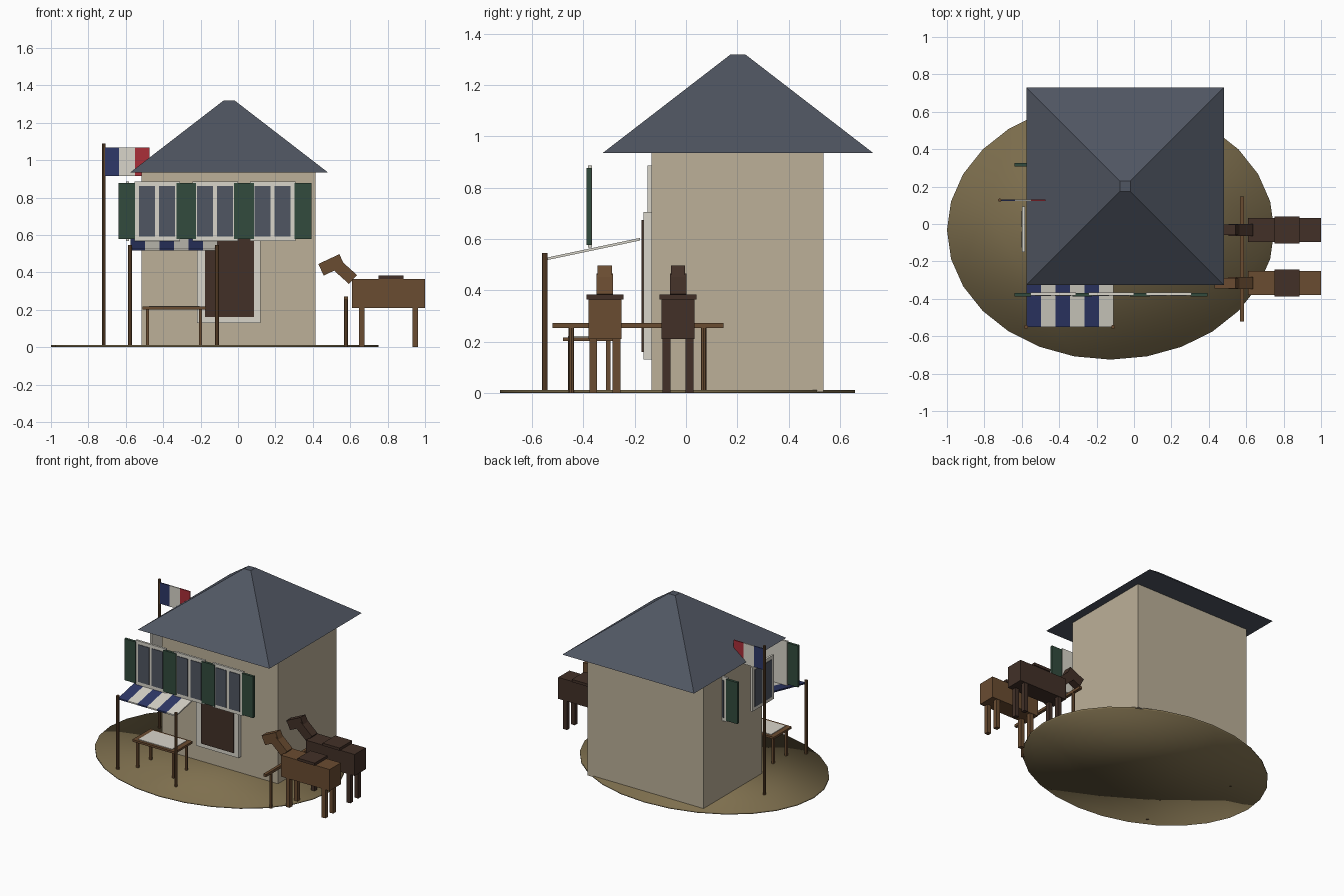
import bpy, bmesh, math
from mathutils import Matrix, Vector

if "Cube" in bpy.data.objects:
    bpy.data.objects.remove(bpy.data.objects["Cube"])


def material(name, rgb):
    m = bpy.data.materials.new(name)
    lin = [((c / 255 + 0.055) / 1.055) ** 2.4 for c in rgb]
    m.diffuse_color = (*lin, 1)
    m.use_nodes = True
    m.node_tree.nodes["Principled BSDF"].inputs["Base Color"].default_value = m.diffuse_color
    return m


EARTH = material("earth", (126, 111, 78))
PLASTER = material("plaster", (188, 176, 153))
SLATE = material("slate", (80, 86, 98))
WOOD = material("wood", (106, 76, 49))
DARK = material("dark_wood", (66, 48, 39))
WHITE = material("off_white", (216, 213, 202))
GREEN = material("green", (50, 75, 61))
BLUE = material("blue", (46, 56, 104))
RED = material("red", (170, 46, 56))


def finish(name, bm, mats):
    bmesh.ops.recalc_face_normals(bm, faces=bm.faces)
    me = bpy.data.meshes.new(name)
    bm.to_mesh(me)
    bm.free()
    for m in mats:
        me.materials.append(m)
    ob = bpy.data.objects.new(name, me)
    bpy.context.collection.objects.link(ob)
    return ob


def box(name, x, y, z, mat, frame=Matrix()):
    """Box from (low, high) pairs, placed in an optional local frame."""
    bm = bmesh.new()
    size = Matrix.Diagonal((x[1] - x[0], y[1] - y[0], z[1] - z[0], 1))
    mid = Matrix.Translation([sum(p) / 2 for p in (x, y, z)])
    bmesh.ops.create_cube(bm, size=1, matrix=frame @ mid @ size)
    return finish(name, bm, [mat])


def post(name, x, y, top, half, mat, bottom=0):
    return box(name, (x - half, x + half), (y - half, y + half), (bottom, top), mat)


def cylinder(name, x, y, bottom, top, r, mat, sides=8):
    bm = bmesh.new()
    bmesh.ops.create_cone(bm, cap_ends=True, segments=sides, radius1=r, radius2=r, depth=top - bottom,
                          matrix=Matrix.Translation((x, y, (bottom + top) / 2)))
    return finish(name, bm, [mat])


# Oval ground with soft shading
bm = bmesh.new()
bmesh.ops.create_cone(bm, cap_ends=True, segments=28, radius1=1, radius2=1, depth=1,
                      matrix=Matrix.Translation((-0.125, -0.033, 0.006)) @ Matrix.Diagonal((0.875, 0.692, 0.012, 1))
                      @ Matrix.Rotation(math.pi / 2, 4, 'Z'))
for f in bm.faces:
    f.smooth = True
finish("ground", bm, [EARTH])

# House walls and hipped roof
box("house_walls", (-0.515, 0.415), (-0.135, 0.535), (0.004, 0.94), PLASTER)
bm = bmesh.new()
bmesh.ops.create_cone(bm, cap_ends=True, segments=4, radius1=0.5275 * math.sqrt(2), radius2=0.028 * math.sqrt(2),
                      depth=0.385, matrix=Matrix.Translation((-0.0475, 0.2025, 1.1275))
                      @ Matrix.Rotation(math.pi / 4, 4, 'Z'))
finish("roof", bm, [SLATE])

# Door
box("door_frame", (-0.22, 0.12), (-0.165, -0.135), (0.13, 0.705), WHITE)
box("door", (-0.176, 0.085), (-0.173, -0.164), (0.16, 0.675), DARK)


# Windows: frame, two panes, optional open shutters; local front is -y
def window(name, pos, turn, shutters=True):
    fr = Matrix.Translation(pos) @ Matrix.Rotation(turn, 4, 'Z')
    box(name + "_frame", (-0.122, 0.122), (-0.006, 0.009), (-0.16, 0.16), WHITE, fr)
    for s, side in ((-1, "left"), (1, "right")):
        box(f"{name}_{side}_pane", sorted((s * 0.011, s * 0.097)), (-0.01, -0.005),
            (-0.135, 0.135), SLATE, fr)
        if shutters:
            box(f"{name}_{side}_shutter", sorted((s * 0.117, s * 0.207)), (-0.012, 0.007),
                (-0.15, 0.15), GREEN, fr)


for i, x in enumerate((-0.4325, -0.1225, 0.185)):
    window(f"front_window_{i + 1}", (x, -0.375, 0.727), 0)
window("inner_window", (-0.4325, 0.315, 0.727), math.pi)
window("side_window", (-0.592, -0.028, 0.727), -math.pi / 2, False)

# Striped sloping awning: one strip per stripe, alternating colours
bm = bmesh.new()
x0, step = -0.575, 0.0775
for i in range(6):
    a, b = x0 + i * step, x0 + (i + 1) * step
    low = [bm.verts.new(p) for p in ((a, -0.55, 0.516), (b, -0.55, 0.516), (b, -0.18, 0.594), (a, -0.18, 0.594))]
    up = [bm.verts.new(v.co + Vector((0, 0, 0.01))) for v in low]
    faces = [low, up] + [[low[k], low[(k + 1) % 4], up[(k + 1) % 4], up[k]] for k in range(4)]
    for f in faces:
        bm.faces.new(f).material_index = i % 2
finish("awning", bm, [BLUE, WHITE])
for x, side in ((-0.577, "left"), (-0.112, "right")):
    cylinder(f"awning_post_{side}", x, -0.55, 0, 0.545, 0.011, WOOD)

# Table with cloth
box("table_top", (-0.51, -0.17), (-0.48, -0.275), (0.202, 0.217), WOOD)
box("table_cloth", (-0.475, -0.205), (-0.46, -0.295), (0.217, 0.221), WHITE)
for x in (-0.485, -0.2):
    for y in (-0.452, -0.303):
        post("table_leg", x, y, 0.203, 0.008, WOOD)

# Flagpole and three-colour flag
cylinder("flagpole", -0.718, 0.128, 0, 1.09, 0.009, WOOD)
for name, a, b, m in (("flag_hoist", -0.711, -0.636, BLUE), ("flag_middle", -0.636, -0.551, WHITE),
                      ("flag_fly", -0.551, -0.472, RED)):
    box(name, (a, b), (0.124, 0.132), (0.915, 1.067), m)

# Hitching rail
box("hitching_rail", (0.567, 0.588), (-0.52, 0.147), (0.253, 0.272), WOOD)
for y in (-0.447, 0.069):
    cylinder("hitching_post", 0.577, y, 0, 0.262, 0.011, WOOD)


# Horses facing -x
def horse(name, y, coat):
    box(name + "_body", (0.61, 1.0), (y - 0.064, y + 0.064), (0.21, 0.365), coat)
    box(name + "_saddle", (0.75, 0.886), (y - 0.072, y + 0.072), (0.365, 0.384), DARK)
    neck = Matrix.Translation((0.57, y, 0.402)) @ Matrix.Rotation(math.radians(42), 4, 'Y')
    box(name + "_neck", (-0.06, 0.06), (-0.032, 0.032), (-0.032, 0.032), coat, neck)
    head = Matrix.Translation((0.5, y, 0.44)) @ Matrix.Rotation(math.radians(-25), 4, 'Y')
    box(name + "_head", (-0.062, 0.062), (-0.028, 0.028), (-0.034, 0.034), coat, head)
    for x in (0.662, 0.948):
        for dy in (-0.045, 0.045):
            post(name + "_leg", x, y + dy, 0.215, 0.015, coat)


horse("near_horse", -0.316, WOOD)
horse("far_horse", -0.031, DARK)
